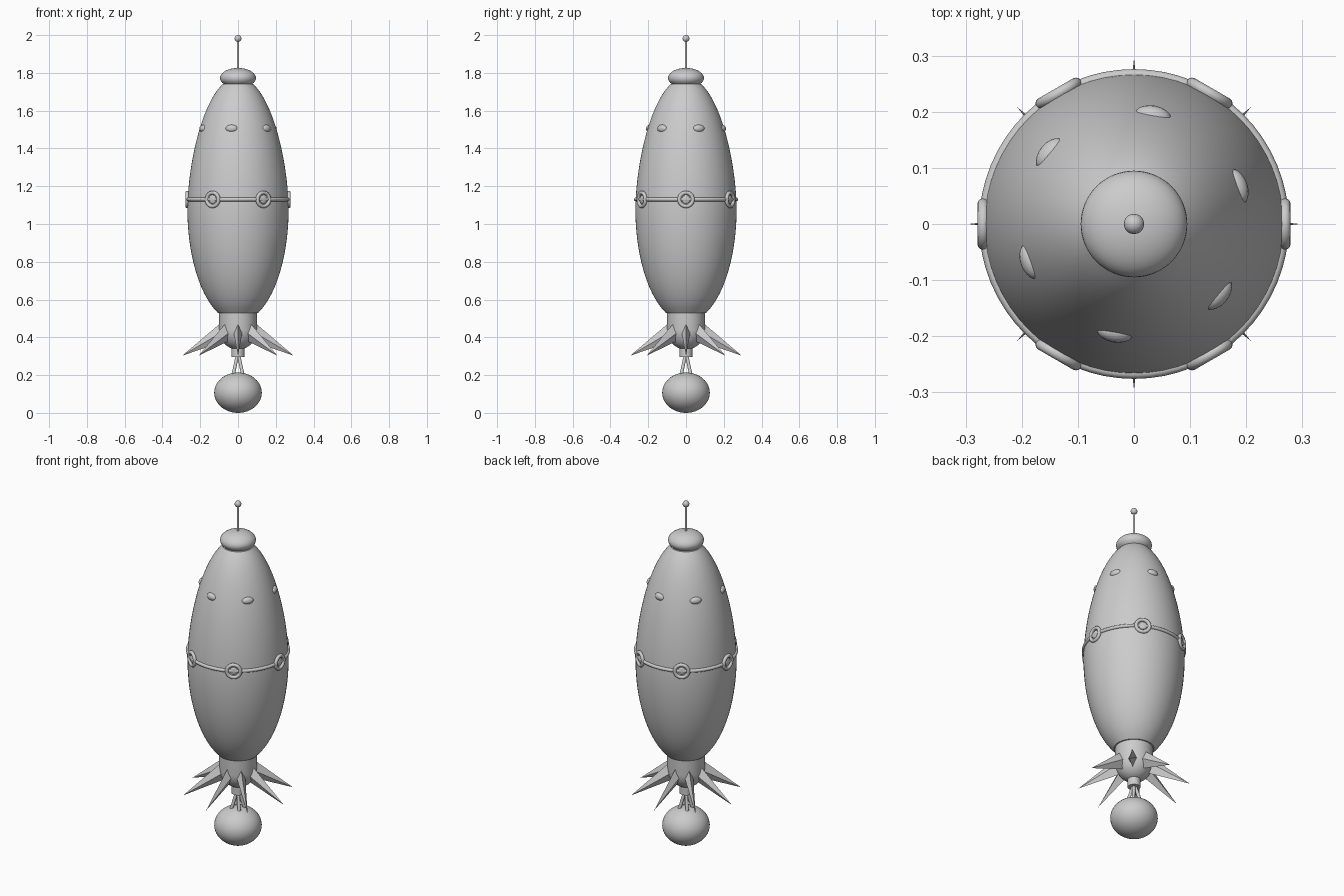
import bpy, bmesh, math
from mathutils import Vector, Matrix

cube = bpy.data.objects.get("Cube")
if cube:
    bpy.data.objects.remove(cube)

grey = bpy.data.materials.new("plain grey")
grey.use_nodes = True
tone = (0.6, 0.6, 0.6, 1)
grey.diffuse_color = tone
grey.node_tree.nodes["Principled BSDF"].inputs["Base Color"].default_value = tone


def finish(bm, name, smooth=True):
    bmesh.ops.recalc_face_normals(bm, faces=bm.faces)
    for f in bm.faces:
        f.smooth = smooth
    for e in bm.edges:
        if len(e.link_faces) == 2 and e.calc_face_angle(0) > math.radians(35):
            e.smooth = False
    mesh = bpy.data.meshes.new(name)
    bm.to_mesh(mesh)
    bm.free()
    mesh.materials.append(grey)
    ob = bpy.data.objects.new(name, mesh)
    bpy.context.collection.objects.link(ob)
    return ob


def lathe(name, profile, matrix=Matrix(), steps=64, closed=False):
    """Spin (radius, height) points round the z axis."""
    bm = bmesh.new()
    verts = [bm.verts.new((r, 0, z)) for r, z in profile]
    edges = [bm.edges.new(p) for p in zip(verts, verts[1:])]
    if closed:
        edges.append(bm.edges.new((verts[-1], verts[0])))
    bmesh.ops.spin(bm, geom=verts + edges, cent=(0, 0, 0), axis=(0, 0, 1),
                   angle=math.tau, steps=steps)
    bmesh.ops.remove_doubles(bm, verts=bm.verts, dist=1e-5)
    bm.transform(matrix)
    return finish(bm, name)


def torus(name, major, minor, matrix, steps):
    ring = [(major + minor * math.cos(math.tau * i / 12),
             minor * math.sin(math.tau * i / 12)) for i in range(12)]
    return lathe(name, ring, matrix, steps, closed=True)


def ellipsoid(name, size, matrix, detail=32):
    bm = bmesh.new()
    bmesh.ops.create_uvsphere(bm, u_segments=detail, v_segments=detail // 2, radius=1)
    bm.transform(matrix @ Matrix.Diagonal((*size, 1)))
    return finish(bm, name)


def cone(name, start, end, r1, r2, sides=12):
    bm = bmesh.new()
    axis = Vector(end) - Vector(start)
    bmesh.ops.create_cone(bm, cap_ends=True, segments=sides, radius1=r1,
                          radius2=r2, depth=axis.length)
    turn = axis.to_track_quat('Z', 'Y').to_matrix().to_4x4()
    bm.transform(Matrix.Translation((Vector(start) + Vector(end)) / 2) @ turn)
    return finish(bm, name)


def around(degrees):
    return Matrix.Rotation(math.radians(degrees), 4, 'Z')


# Egg-shaped hull, fuller below and more pointed above
MID, WIDE = 1.08, 0.268
hull = [(0, 0.53)]
for i in range(49):
    z = 0.53 + 1.21 * i / 48
    t, power = ((z - MID) / 0.7, 1.7) if z > MID else ((MID - z) / 0.6, 2)
    hull.append((WIDE * math.sqrt(1 - t ** power), z))
hull.append((0, 1.74))
lathe("hull", hull)

# Nose cap with flat underside, antenna and its ball
cap = [(0, 1.73)]
for i in range(17):
    a = -0.95 + (math.pi / 2 + 0.95) * i / 16
    cap.append((0.095 * max(math.cos(a), 0), 1.773 + 0.053 * math.sin(a)))
lathe("nose_cap", cap)
cone("antenna", (0, 0, 1.81), (0, 0, 1.98), 0.006, 0.006)
ellipsoid("antenna_ball", (0.018, 0.018, 0.018), Matrix.Translation((0, 0, 1.982)), 20)

# Waist band with six ring portholes
torus("waist_band", 0.266, 0.01, Matrix.Translation((0, 0, 1.13)), 64)
face_out = Matrix.Rotation(math.pi / 2, 4, 'Y')
for i in range(6):
    place = around(60 * i) @ Matrix.Translation((0.269, 0, 1.13))
    torus(f"porthole_ring_{i + 1}", 0.036, 0.01, place @ face_out, 32)
    ellipsoid(f"porthole_glass_{i + 1}", (0.006, 0.022, 0.022), place, 20)

# Six lamps round the upper hull
for i in range(6):
    place = around(20 + 60 * i) @ Matrix.Translation((0.194, 0, 1.505))
    ellipsoid(f"lamp_{i + 1}", (0.02, 0.033, 0.021), place, 20)

# Tail: collar, rounded engine and nozzle
tail = [(0, 0.54), (0.1, 0.54), (0.1, 0.44)]
for i in range(1, 9):
    a = math.pi / 2 * i / 9
    tail.append((0.1 * math.cos(a), 0.44 - 0.105 * math.sin(a)))
lathe("tail_engine", tail + [(0, 0.335)])
cone("nozzle", (0, 0, 0.295), (0, 0, 0.36), 0.034, 0.034, 32)

# Eight spiked fins: four-sided, pointing out and down
for i in range(8):
    bm = bmesh.new()
    root = [(0.075, 0, 0.49), (0.08, 0.024, 0.43), (0.07, 0, 0.38), (0.08, -0.024, 0.43)]
    base = [bm.verts.new(p) for p in root]
    tip = bm.verts.new((0.295, 0, 0.303))
    bm.faces.new(base)
    for a, b in zip(base, base[1:] + base[:1]):
        bm.faces.new((a, b, tip))
    bm.transform(around(45 * i))
    finish(bm, f"fin_{i + 1}", smooth=False)

# Struts holding the ball foot
for i in range(4):
    x, y = (around(45 + 90 * i) @ Vector((0.04, 0, 0))).xy
    cone(f"strut_{i + 1}", (x * 0.15, y * 0.15, 0.3), (x, y, 0.19), 0.009, 0.009)
ellipsoid("ball_foot", (0.126, 0.126, 0.107), Matrix.Translation((0, 0, 0.107)), 48)
